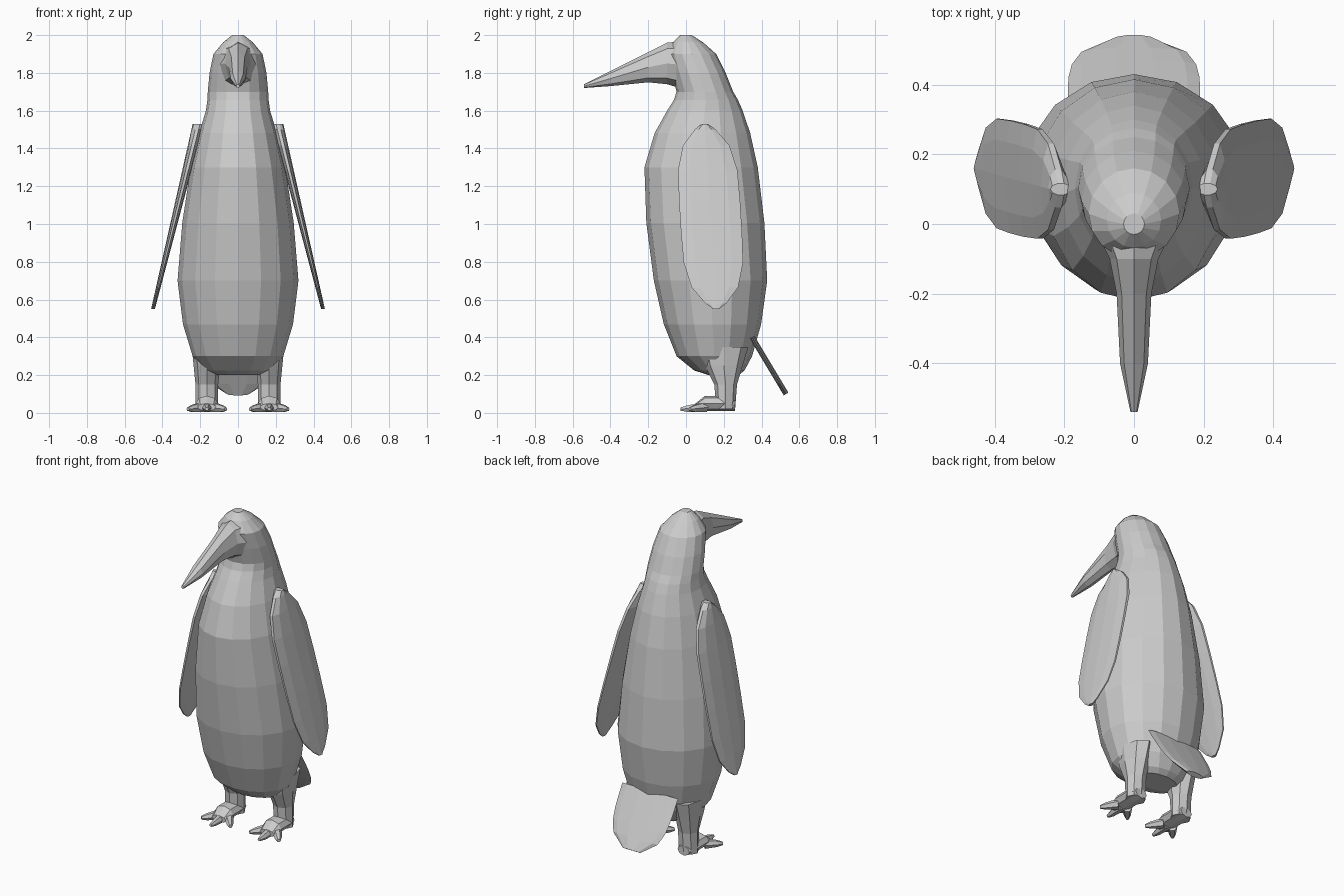
import bpy, bmesh, math
from mathutils import Vector

if "Cube" in bpy.data.objects:
    bpy.data.objects.remove(bpy.data.objects["Cube"], do_unlink=True)

X_AXIS, Y_AXIS, Z_AXIS = Vector((1, 0, 0)), Vector((0, 1, 0)), Vector((0, 0, 1))


def loft(name, sections, across, along, sides):
    """Skin a row of elliptical sections, each given as centre and two half sizes."""
    bm = bmesh.new()
    rings = []
    for centre, half_across, half_along in sections:
        ring = []
        for step in range(sides):
            angle = math.tau * step / sides
            offset = across * half_across * math.cos(angle) + along * half_along * math.sin(angle)
            ring.append(bm.verts.new(Vector(centre) + offset))
        rings.append(ring)
    for lower, upper in zip(rings, rings[1:]):
        for step in range(sides):
            following = (step + 1) % sides
            bm.faces.new((lower[step], lower[following], upper[following], upper[step]))
    bm.faces.new(rings[0])
    bm.faces.new(rings[-1])
    bmesh.ops.recalc_face_normals(bm, faces=bm.faces)
    mesh = bpy.data.meshes.new(name)
    bm.to_mesh(mesh)
    bm.free()
    bpy.context.collection.objects.link(bpy.data.objects.new(name, mesh))


def add_midpoints(keys):
    """Insert a point on a smooth curve halfway between each pair of keys."""
    keys = [Vector(key) for key in keys]
    padded = [keys[0], *keys, keys[-1]]
    result = []
    for before, start, end, after in zip(padded, padded[1:], padded[2:], padded[3:]):
        middle = (start + end) / 2
        result += [start, middle + (middle - (before + after) / 2) / 8]
    return result + [keys[-1]]


# Body, neck and head: height, depth centre, half width, half depth
body_keys = [
    (0.2, 0.2, 0.13, 0.08),
    (0.3, 0.15, 0.24, 0.2),
    (0.7, 0.13, 0.32, 0.3),
    (1.3, 0.08, 0.25, 0.3),
    (1.6, 0.1, 0.17, 0.2),
    (1.7, 0.1, 0.16, 0.15),
    (1.9, 0.03, 0.13, 0.13),
    (2, 0, 0.03, 0.03),
]
body = [((0, y, z), width, depth) for z, y, width, depth in add_midpoints(body_keys)]
loft("body", body, X_AXIS, Y_AXIS, sides=16)

# Beak: centre, half width, half height
beak = [
    ((0, 0, 1.84), 0.12, 0.13),
    ((0, -0.1, 1.85), 0.07, 0.11),
    ((0, -0.2, 1.83), 0.05, 0.08),
    ((0, -0.4, 1.77), 0.04, 0.04),
    ((0, -0.54, 1.73), 0.01, 0.01),
]
loft("beak", beak, X_AXIS, Z_AXIS, sides=8)

# Tail: a thin plate, rounded towards its tip
tail_root, tail_tip = Vector((0, 0.35, 0.4)), Vector((0, 0.53, 0.1))
tail_normal = (tail_tip - tail_root).cross(X_AXIS).normalized()
tail = []
for step in range(6):
    reach = step / 5
    half_width = 0.19 * math.sqrt(1 - 0.9 * reach ** 4)
    tail.append((tail_root.lerp(tail_tip, reach), half_width, 0.015))
loft("tail", tail, X_AXIS, tail_normal, sides=10)

for side_name, side in (("left", 1), ("right", -1)):
    # Flipper: a long paddle leaning outwards, thinner towards its tip
    shoulder, wing_tip = Vector((side * 0.21, 0.1, 1.53)), Vector((side * 0.45, 0.16, 0.55))
    flipper = []
    for step in range(10):
        swing = math.cos(math.pi * step / 9)
        reach = (1 - swing) / 2
        half_depth = 0.17 * (1 - 0.9 * abs(swing) ** 5)
        flipper.append((shoulder.lerp(wing_tip, reach), 0.03 - 0.02 * reach, half_depth))
    loft(side_name + "_flipper", flipper, X_AXIS, Y_AXIS, sides=10)

    # Leg, tapering from thigh to ankle
    hip_x = side * 0.165
    leg = [
        ((hip_x, 0.2, 0.35), 0.08, 0.13),
        ((hip_x, 0.2, 0.25), 0.07, 0.1),
        ((hip_x, 0.21, 0.15), 0.06, 0.06),
        ((hip_x, 0.21, 0.02), 0.06, 0.05),
    ]
    loft(side_name + "_leg", leg, X_AXIS, Y_AXIS, sides=8)

    # Foot, from heel to the base of the toes
    foot = [
        ((hip_x, 0.26, 0.04), 0.04, 0.03),
        ((hip_x, 0.2, 0.05), 0.06, 0.04),
        ((hip_x, 0.1, 0.05), 0.06, 0.04),
        ((hip_x, 0.05, 0.03), 0.05, 0.02),
    ]
    loft(side_name + "_foot", foot, X_AXIS, Z_AXIS, sides=8)

    # Three splayed toes ending in claws
    for toe_name, splay in (("inner", -1), ("middle", 0), ("outer", 1)):
        knuckle = Vector((hip_x + side * splay * 0.03, 0.1, 0.03))
        claw = Vector((hip_x + side * splay * 0.1, 0.05 * abs(splay) - 0.03, 0.02))
        across = (claw - knuckle).cross(Z_AXIS).normalized()
        toe = [
            (knuckle.lerp(claw, reach), thickness, thickness)
            for reach, thickness in ((0, 0.03), (0.7, 0.02), (1, 0.01))
        ]
        loft(f"{side_name}_{toe_name}_toe", toe, across, Z_AXIS, sides=6)
